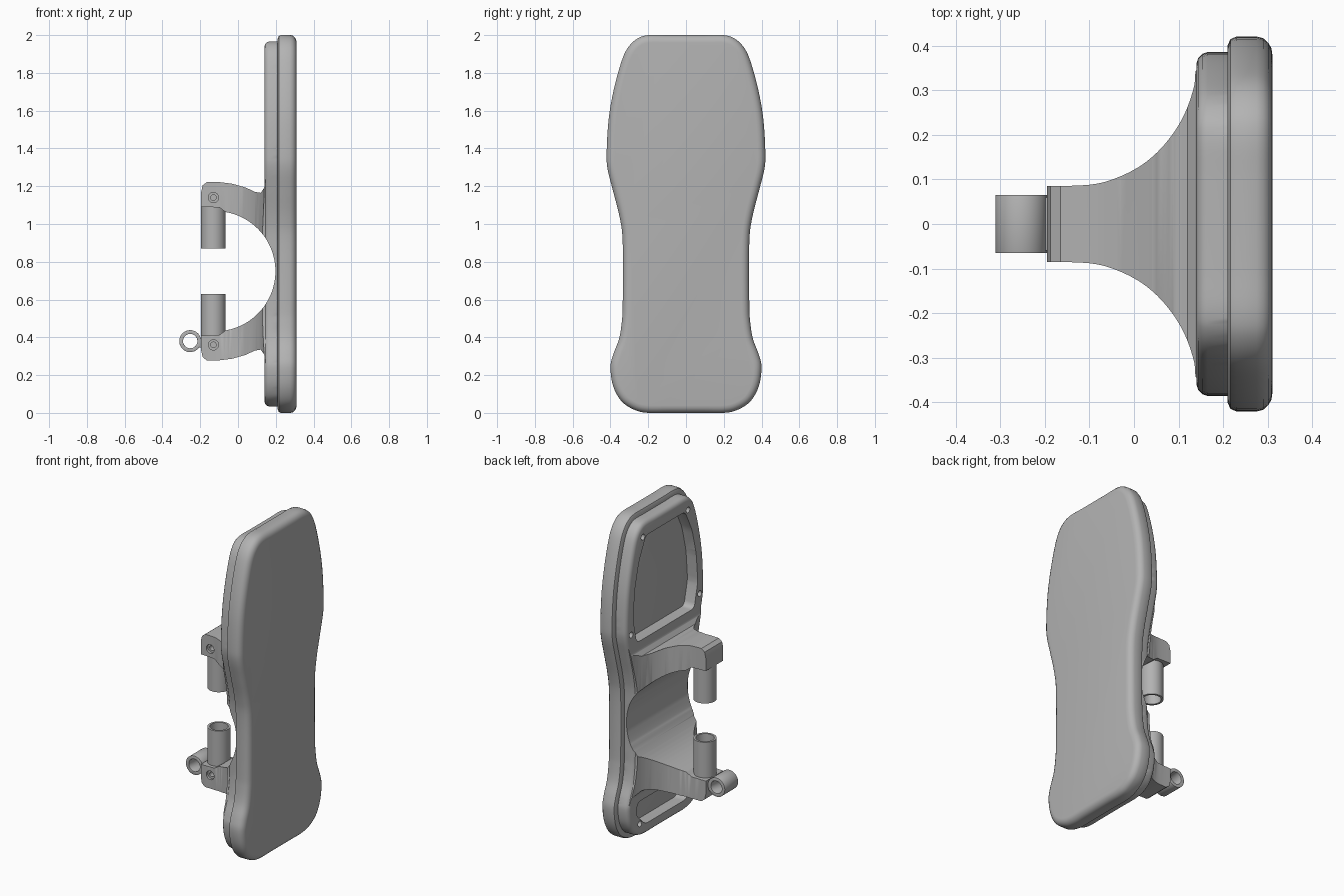
import bpy, bmesh, math
from mathutils import Vector, Matrix

if "Cube" in bpy.data.objects:
    bpy.data.objects.remove(bpy.data.objects["Cube"])

grey = bpy.data.materials.new("plain grey")
grey.use_nodes = True
colour = (0.45, 0.45, 0.45, 1)
grey.diffuse_color = colour
grey.node_tree.nodes["Principled BSDF"].inputs["Base Color"].default_value = colour

MID = 0.75      # height of the arch centre
POST_X = -0.13


def make(name, bm):
    bmesh.ops.recalc_face_normals(bm, faces=bm.faces)
    mesh = bpy.data.meshes.new(name)
    bm.to_mesh(mesh)
    bm.free()
    mesh.materials.append(grey)
    ob = bpy.data.objects.new(name, mesh)
    bpy.context.collection.objects.link(ob)
    return ob


def loft(name, rings):
    """Skin closed rings of equal length and cap both ends."""
    bm = bmesh.new()
    rows = [[bm.verts.new(p) for p in r] for r in rings]
    n = len(rows[0])
    for a, b in zip(rows, rows[1:]):
        for i in range(n):
            j = (i + 1) % n
            bm.faces.new((a[i], a[j], b[j], b[i]))
    bm.faces.new(rows[0])
    bm.faces.new(rows[-1])
    return make(name, bm)


def prism(name, pts, axis, lo, hi):
    """Extrude a 2D polygon along one axis."""
    def place(p, t):
        v = list(p)
        v.insert(axis, t)
        return v
    return loft(name, [[place(p, t) for p in pts] for t in (lo, hi)])


def circle(cx, cy, r, n=40):
    return [(cx + r * math.cos(math.tau * i / n), cy + r * math.sin(math.tau * i / n))
            for i in range(n)]


def rounded(pts, r, steps=5):
    """Round every corner of a polygon."""
    out = []
    for i, p in enumerate(pts):
        p, a, b = Vector(p), Vector(pts[i - 1]), Vector(pts[(i + 1) % len(pts)])
        s, e = p + (a - p).normalized() * r, p + (b - p).normalized() * r
        for k in range(steps + 1):
            t = k / steps
            out.append(s * (1 - t) ** 2 + p * 2 * t * (1 - t) + e * t * t)
    return out


def spline(pts, steps=5):
    pts = [Vector(p) for p in pts]
    out = []
    for i in range(1, len(pts) - 2):
        a, b, c, d = pts[i - 1:i + 3]
        for k in range(steps):
            t = k / steps
            out.append(0.5 * (2 * b + (c - a) * t + (2 * a - 5 * b + 4 * c - d) * t * t
                              + (3 * b - a - 3 * c + d) * t ** 3))
    return out + [pts[-2]]


def boolean(ob, other, op):
    m = ob.modifiers.new(op, "BOOLEAN")
    m.operation, m.object, m.solver = op, other, "EXACT"
    apply(ob, m)
    bpy.data.objects.remove(other)


def apply(ob, mod):
    select(ob)
    bpy.ops.object.modifier_apply(modifier=mod.name)


def select(ob):
    bpy.ops.object.select_all(action="DESELECT")
    ob.select_set(True)
    bpy.context.view_layer.objects.active = ob


def soften(ob, width, segments=3, angle=40):
    m = ob.modifiers.new("soften", "BEVEL")
    m.width, m.segments, m.angle_limit = width, segments, math.radians(angle)
    apply(ob, m)


# Outline shared by the panel and its backing frame
half = spline([(0, 0), (0.1, 0), (0.2, 0), (0.27, 0.015), (0.34, 0.06), (0.385, 0.14),
               (0.4, 0.24), (0.385, 0.31), (0.355, 0.39), (0.34, 0.48), (0.335, 0.58),
               (0.335, 0.9), (0.35, 1.03), (0.385, 1.17), (0.415, 1.29), (0.42, 1.38),
               (0.41, 1.55), (0.385, 1.7), (0.345, 1.85), (0.31, 1.93), (0.26, 1.98),
               (0.2, 2), (0.1, 2), (0, 2)])
outline = half + [Vector((-p.x, p.y)) for p in reversed(half)]


def inset(d):
    out = []
    for i, p in enumerate(outline):
        t = (outline[(i + 1) % len(outline)] - outline[i - 1]).normalized()
        out.append(p + Vector((-t.y, t.x)) * d)
    return out


def layers(name, steps):
    return loft(name, [[(x, p.x, p.y) for p in inset(d)] for x, d in steps])


panel = layers("panel", [(0.21, 0.02), (0.216, 0.006), (0.23, 0), (0.275, 0), (0.29, 0.004),
                         (0.301, 0.014), (0.308, 0.026), (0.31, 0.04)])

frame = layers("backing_frame", [(0.215, 0.035), (0.165, 0.035), (0.153, 0.039),
                                 (0.144, 0.048), (0.14, 0.06)])

# Bracket: side profile with two arms, trimmed by the flare and the outline
arm = [(0.2, 1.3), (0.145, 1.24), (0.138, 1.19), (0.12, 1.165), (0.09, 1.17), (0.04, 1.193),
       (-0.03, 1.213), (-0.1, 1.222), (-0.165, 1.222), (-0.187, 1.205), (-0.195, 1.17),
       (-0.195, 1.09)]
profile = arm + [(x, 2 * MID - z) for x, z in reversed(arm)]
bracket = prism("bracket", profile, 1, -0.5, 0.5)
flare = spline([(-0.3, 0.085), (-0.2, 0.085), (-0.1, 0.088), (-0.04, 0.103), (0.02, 0.134),
                (0.07, 0.18), (0.11, 0.24), (0.135, 0.31), (0.145, 0.385), (0.21, 0.42),
                (0.25, 0.42)])
flare += [Vector((p.x, -p.y)) for p in reversed(flare)]
boolean(bracket, prism("flare_cutter", flare, 2, -0.5, 2.5), "INTERSECT")
boolean(bracket, prism("outline_cutter", inset(0.047), 0, -0.5, 0.2), "INTERSECT")
boolean(frame, bracket, "UNION")

# Arch through the middle of the bracket and frame
arc = [(-0.12 + 0.318 * math.cos(a), MID + 0.318 * math.sin(a))
       for a in (math.radians(-80 + 4 * i) for i in range(41))]
arch = arc + [(-0.1, MID + 0.338), (-0.4, MID + 0.345), (-0.4, MID - 0.345), (-0.1, MID - 0.338)]
boolean(frame, prism("arch_cutter", arch, 1, -0.6, 0.6), "DIFFERENCE")

# Openings in the frame
upper = [(-0.28, 1.25), (0.28, 1.25), (0.315, 1.4), (0.3, 1.58), (0.26, 1.74), (0.19, 1.88),
         (-0.19, 1.88), (-0.26, 1.74), (-0.3, 1.58), (-0.315, 1.4)]
lower = [(-0.2, 0.1), (0.2, 0.1), (0.29, 0.19), (0.27, 0.26), (-0.27, 0.26), (-0.29, 0.19)]
for pts in (upper, lower):
    boolean(frame, prism("opening_cutter", rounded(pts, 0.03), 0, 0.0, 0.3), "DIFFERENCE")
soften(frame, 0.01)

# Screw holes in the frame and recesses in the arm ends
for y, z in ((0.22, 1.88), (0.335, 1.32), (0.25, 0.12)):
    for s in (-1, 1):
        boolean(frame, prism("hole_cutter", circle(s * y, z, 0.018, 20), 0, 0.0, 0.18), "DIFFERENCE")
for s in (-1, 1):
    for r, depth in ((0.027, -0.07), (0.015, -0.03)):
        spot = circle(POST_X, MID + s * 0.39, r, 24)
        boolean(frame, prism("recess_cutter", spot, 1, -0.2, depth), "DIFFERENCE")


# Hollow posts facing each other
def post(name, z_open, z_end):
    d = math.copysign(0.08, z_end - z_open)
    stages = [(0.065, z_end), (0.065, z_open), (0.052, z_open), (0.052, z_open + d)]
    return loft(name, [[(x, y, z) for x, y in circle(POST_X, 0, r)] for r, z in stages])


posts = [post("upper_post", 0.87, 1.12), post("lower_post", 0.63, 0.38)]

# Eyelet on the lower arm
eyelet = prism("eyelet", circle(-0.253, 0.38, 0.058), 1, -0.065, 0.065)
neck = rounded([(-0.25, 0.345), (-0.17, 0.345), (-0.17, 0.4), (-0.25, 0.4)], 0.005)
boolean(eyelet, prism("neck", neck, 1, -0.06, 0.06), "UNION")
boolean(eyelet, prism("eyelet_cutter", circle(-0.253, 0.38, 0.038), 1, -0.2, 0.2), "DIFFERENCE")
soften(eyelet, 0.006, 2)

for ob in [panel, frame, eyelet] + posts:
    select(ob)
    bpy.ops.object.shade_smooth_by_angle(angle=math.radians(35))
